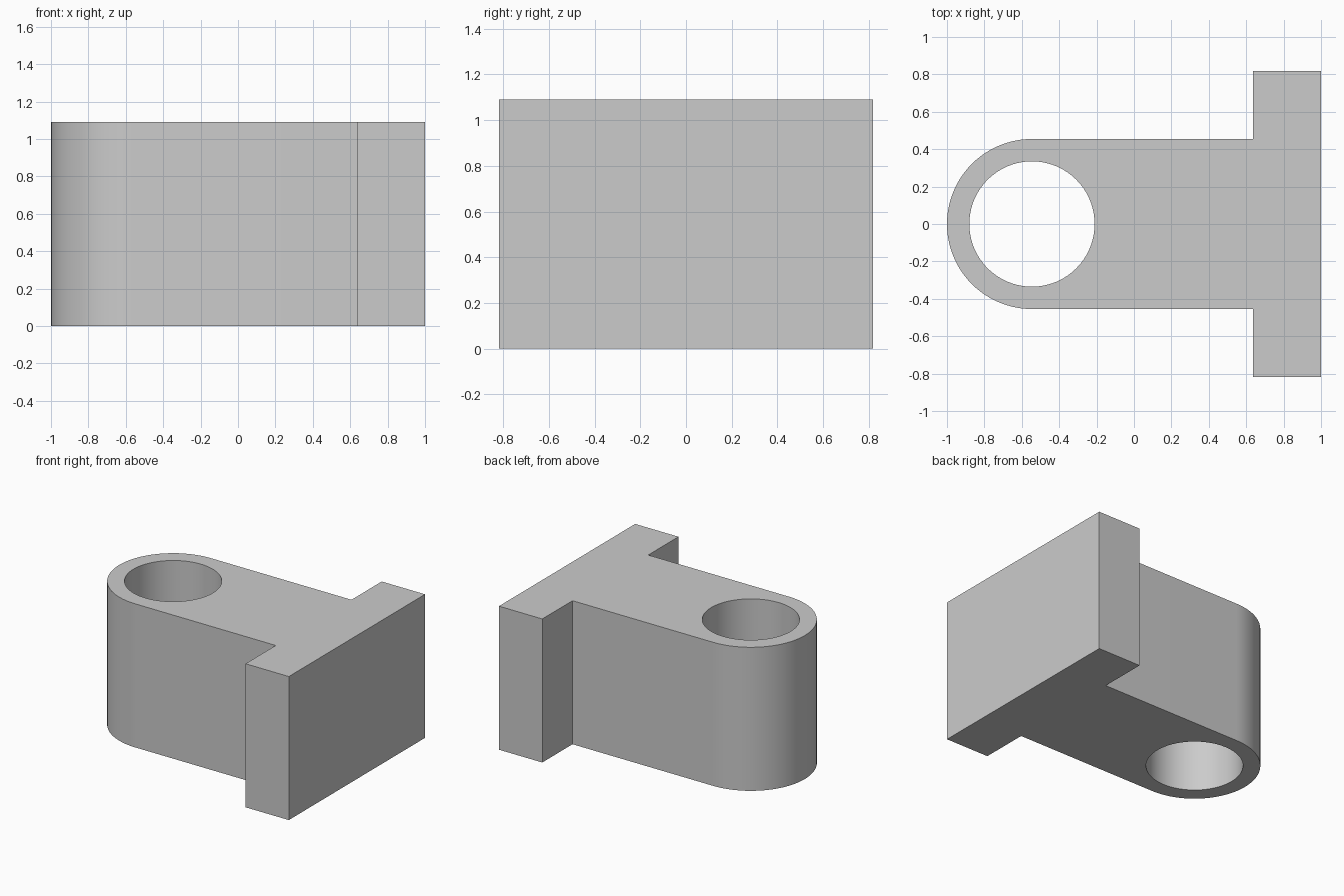
import bpy, bmesh, math

cube = bpy.data.objects.get("Cube")
if cube:
    bpy.data.objects.remove(cube, do_unlink=True)

# Main dimensions
HEIGHT = 1.091
EYE_X, EYE_R, HOLE_R = -0.5455, 0.4545, 0.335
FLANGE_X, FLANGE_Y = 0.636, 0.818


def arc(radius, start, end, steps):
    """Points on an arc round the eye centre, both ends included."""
    angles = [start + (end - start) * i / steps for i in range(steps + 1)]
    return [(EYE_X + radius * math.cos(a), radius * math.sin(a)) for a in angles]


def add_loop(bm, points):
    """Closed loop of edges on the ground plane."""
    verts = [bm.verts.new((x, y, 0)) for x, y in points]
    return [bm.edges.new((v, verts[i - 1])) for i, v in enumerate(verts)]


# Outline: rounded eye, straight body, wide flange
half_flange = [(FLANGE_X, EYE_R), (FLANGE_X, FLANGE_Y), (1, FLANGE_Y)]
outline = arc(EYE_R, math.pi / 2, 3 * math.pi / 2, 48)
outline += [(x, -y) for x, y in half_flange] + half_flange[::-1]
hole = arc(HOLE_R, 0, 2 * math.pi, 96)[:-1]

# Fill between outline and hole, then raise to full height
bm = bmesh.new()
edges = add_loop(bm, outline) + add_loop(bm, hole)
bmesh.ops.triangle_fill(bm, edges=edges, use_beauty=True, normal=(0, 0, 1))
raised = bmesh.ops.extrude_face_region(bm, geom=bm.faces[:], use_keep_orig=True)
top = [g for g in raised["geom"] if isinstance(g, bmesh.types.BMVert)]
bmesh.ops.translate(bm, verts=top, vec=(0, 0, HEIGHT))
bmesh.ops.recalc_face_normals(bm, faces=bm.faces[:])

mesh = bpy.data.meshes.new("flanged_bracket")
bm.to_mesh(mesh)
bm.free()
bracket = bpy.data.objects.new("flanged_bracket", mesh)
bpy.context.collection.objects.link(bracket)

# Plain grey finish
grey = bpy.data.materials.new("plain_grey")
grey.use_nodes = True
colour = (0.6, 0.6, 0.6, 1)
grey.diffuse_color = colour
grey.node_tree.nodes["Principled BSDF"].inputs["Base Color"].default_value = colour
mesh.materials.append(grey)

# Smooth round walls, crisp corners
bpy.ops.object.select_all(action="DESELECT")
bracket.select_set(True)
bpy.context.view_layer.objects.active = bracket
bpy.ops.object.shade_smooth_by_angle(angle=math.radians(30))
